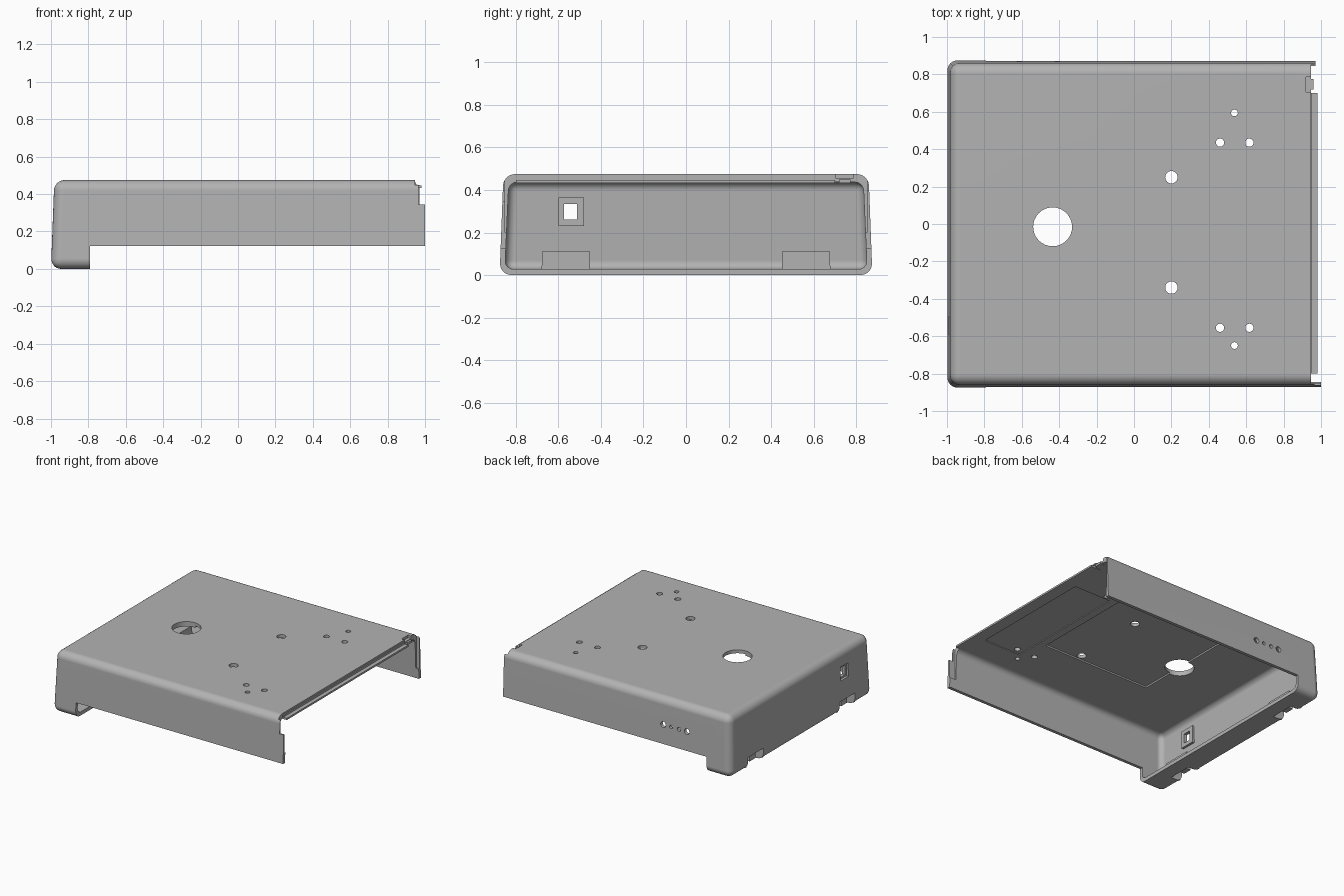
import bpy, bmesh, math
from mathutils import Matrix, Vector

if "Cube" in bpy.data.objects:
    bpy.data.objects.remove(bpy.data.objects["Cube"], do_unlink=True)

grey = bpy.data.materials.new("plain grey")
grey.use_nodes = True
grey.diffuse_color = (0.45, 0.45, 0.45, 1)
grey.node_tree.nodes["Principled BSDF"].inputs["Base Color"].default_value = (0.45, 0.45, 0.45, 1)


def finish(bm, name):
    bmesh.ops.recalc_face_normals(bm, faces=bm.faces)
    mesh = bpy.data.meshes.new(name)
    bm.to_mesh(mesh)
    bm.free()
    mesh.materials.append(grey)
    obj = bpy.data.objects.new(name, mesh)
    bpy.context.collection.objects.link(obj)
    return obj


def box(name, x, y, z, draft=0.0, radius=0.0):
    """Box from (min, max) ranges; draft leans the sides and the -x end inward."""
    bm = bmesh.new()
    bmesh.ops.create_cube(bm, size=1)
    for v in bm.verts:
        top, back, left = v.co.z > 0, v.co.y > 0, v.co.x > 0
        lean = draft if top else 0
        v.co = Vector((x[1] if left else x[0] + lean,
                       y[1] - lean if back else y[0] + lean,
                       z[1] if top else z[0]))
    if radius:
        bmesh.ops.bevel(bm, geom=bm.edges[:], offset=radius, segments=6,
                        profile=0.5, affect='EDGES')
    return finish(bm, name)


def cylinder(name, centre, r1, r2, depth, axis='Z'):
    bm = bmesh.new()
    turn = Matrix.Rotation(math.pi / 2, 4, 'X') if axis == 'Y' else Matrix()
    bmesh.ops.create_cone(bm, cap_ends=True, segments=32, radius1=r1, radius2=r2,
                          depth=depth, matrix=Matrix.Translation(centre) @ turn)
    return finish(bm, name)


def boolean(target, tool, operation='DIFFERENCE'):
    mod = target.modifiers.new("cut", 'BOOLEAN')
    mod.object, mod.operation, mod.solver = tool, operation, 'EXACT'
    bpy.context.view_layer.objects.active = target
    bpy.ops.object.modifier_apply(modifier=mod.name)
    bpy.data.objects.remove(tool, do_unlink=True)


# Shell: rounded, drafted box, hollow, open below and at the +x end
cover = box("cover_shell", (-1, 1.3), (-0.877, 0.877), (0, 0.475), 0.018, 0.055)
boolean(cover, box("hollow", (-0.972, 1.5), (-0.852, 0.852), (0.028, 0.437), 0.018, 0.04))
boolean(cover, box("underside_cut", (-0.79, 1.6), (-1, 1), (-0.2, 0.122)))

# Stepped open end
boolean(cover, box("end_cut", (1.0, 1.6), (-1, 1), (-0.2, 0.7)))
boolean(cover, box("top_end_cut", (0.945, 1.2), (-0.852, 0.852), (0.2, 0.7)))
boolean(cover, box("back_end_cut", (0.97, 1.2), (0, 1), (-0.2, 0.7)))
boolean(cover, box("front_end_cut", (0.965, 1.2), (-1, 0), (0.345, 0.7)))
boolean(cover, box("corner_notch", (0.92, 1.2), (0.705, 0.785), (0.455, 0.7)))

# Shallow recesses under the top
boolean(cover, box("ceiling_recess", (-0.43, 0.5), (-0.38, 0.66), (0.40, 0.449)))
boolean(cover, box("ceiling_recess", (0.56, 0.88), (-0.6, 0.4), (0.40, 0.443)))

# Clip pockets on the lower edge of the -x wall
for y in (-0.565, 0.565):
    boolean(cover, box("pocket", (-0.985, -0.87), (y - 0.115, y + 0.115), (0.012, 0.112), 0.004),
            'UNION')
    boolean(cover, box("pocket_space", (-1.1, -0.9), (y - 0.095, y + 0.095), (-0.1, 0.09)))
    box("pocket_clip", (-0.97, -0.895), (y - 0.035, y + 0.035), (0.03, 0.095))

# Power port: inner frame, outer recess and opening
boolean(cover, box("port_frame", (-0.985, -0.945), (-0.6, -0.48), (0.23, 0.365)), 'UNION')
boolean(cover, box("port_recess", (-1.1, -0.972), (-0.59, -0.495), (0.245, 0.35)))
boolean(cover, box("port_opening", (-1.1, -0.9), (-0.573, -0.512), (0.26, 0.335)))

# Holes in the top
boolean(cover, cylinder("large_hole", (-0.435, -0.015, 0.45), 0.104, 0.104, 0.2))
for side, offset in ((1, 0.295), (-1, 0.295)):
    mid = -0.045
    boolean(cover, cylinder("hole", (0.2, mid + side * offset, 0.45), 0.033, 0.033, 0.2))
    for x in (0.46, 0.617):
        boolean(cover, cylinder("hole", (x, -0.06 + side * 0.495, 0.45), 0.022, 0.022, 0.2))
    y = -0.028 + side * 0.622
    boolean(cover, cylinder("hole", (0.537, y, 0.45), 0.018, 0.018, 0.2))

# Row of jack holes in the back wall
for i, r in enumerate((0.022, 0.013, 0.015, 0.022)):
    boolean(cover, cylinder("jack_hole", (-0.41 - i * 0.068, 0.86, 0.27), r, r, 0.2, 'Y'))

# Stepped tongue along the open end
box("end_tongue", (0.9, 0.982), (-0.8, 0.7), (0.433, 0.447))
box("end_step", (0.935, 0.952), (-0.8, 0.7), (0.438, 0.462))
box("end_catch", (0.93, 0.96), (0.72, 0.775), (0.432, 0.45))

# Smooth shading on the rounded edges
bpy.ops.object.select_all(action='DESELECT')
cover.select_set(True)
bpy.context.view_layer.objects.active = cover
bpy.ops.object.shade_smooth_by_angle(angle=math.radians(32))
weighted = cover.modifiers.new("weighted normals", 'WEIGHTED_NORMAL')
weighted.keep_sharp = True
